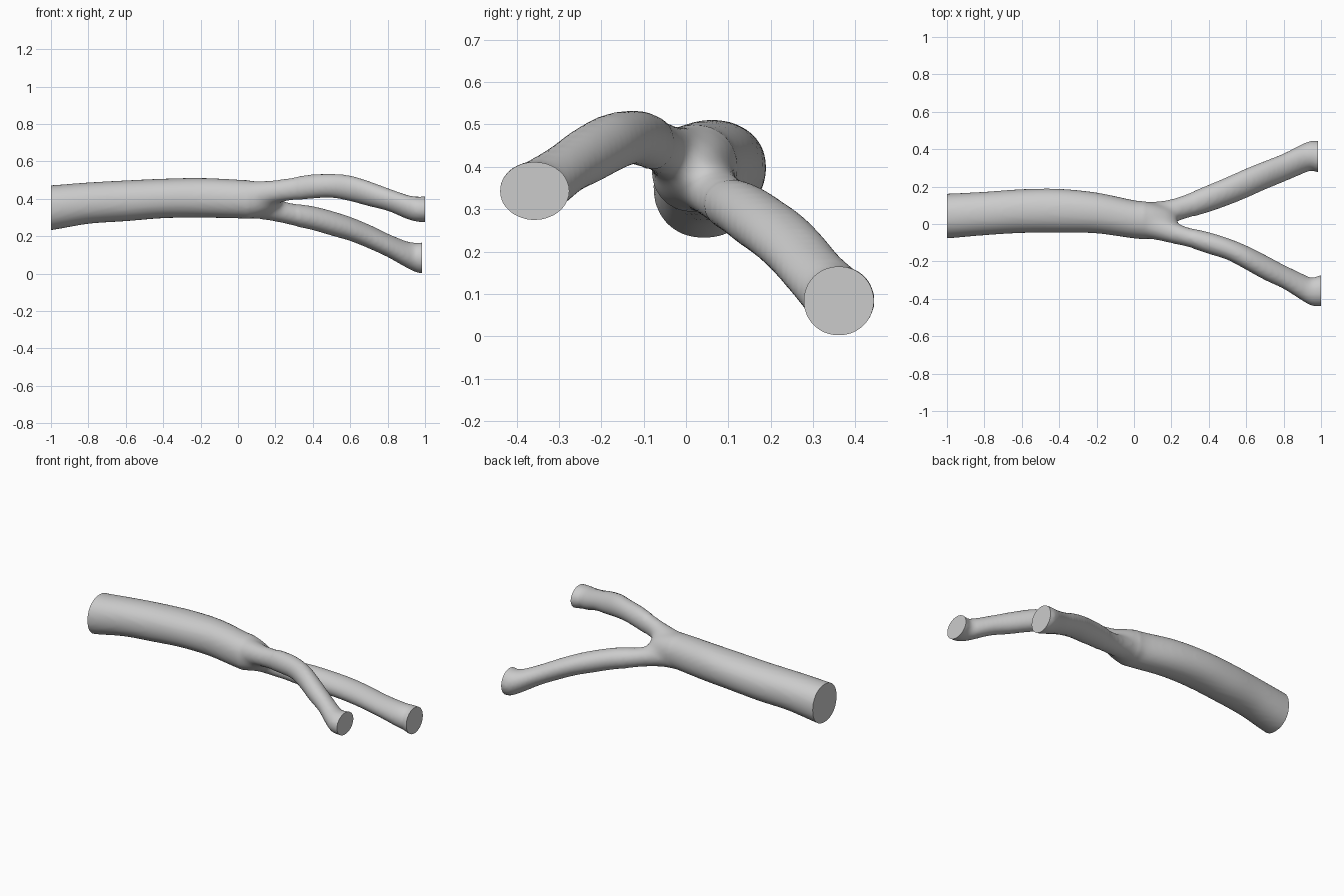
import bpy, bmesh, math

if "Cube" in bpy.data.objects:
    bpy.data.objects.remove(bpy.data.objects["Cube"])

SIDES = 40


def spline(rows, steps=6):
    """Catmull-Rom through rows of (x, y_min, y_max, z_min, z_max)."""
    pts = [rows[0]] + rows + [rows[-1]]
    out = []
    for i in range(1, len(pts) - 2):
        for s in range(steps):
            t = s / steps
            out.append([0.5 * (2 * b + (c - a) * t + (2 * a - 5 * b + 4 * c - d) * t * t
                               + (3 * b - a - 3 * c + d) * t ** 3)
                        for a, b, c, d in zip(*pts[i - 1:i + 3])])
    out.append(rows[-1])
    return out


def add_tube(bm, rows, power=1.0):
    """Closed tube whose cross-sections are ovals lying across x."""
    rings = []
    for x, y0, y1, z0, z1 in spline(rows):
        ring = []
        for k in range(SIDES):
            a = 2 * math.pi * k / SIDES
            c, s = math.cos(a), math.sin(a)
            c, s = (math.copysign(abs(v) ** power, v) for v in (c, s))
            ring.append(bm.verts.new((x, (y0 + y1) / 2 + c * (y1 - y0) / 2,
                                      (z0 + z1) / 2 + s * (z1 - z0) / 2)))
        rings.append(ring)
    for r, q in zip(rings, rings[1:]):
        for k in range(SIDES):
            n = (k + 1) % SIDES
            bm.faces.new((r[k], r[n], q[n], q[k]))
    bm.faces.new(rings[0][::-1])
    bm.faces.new(rings[-1])


# Sections overshoot the open ends, which are cut flat later
trunk = [(-1.1, -.078, .16, .228, .47), (-1, -.077, .162, .232, .472), (-.8, -.06, .172, .266, .487),
         (-.6, -.048, .186, .28, .498), (-.4, -.046, .188, .296, .507), (-.2, -.05, .168, .299, .511),
         (0, -.077, .127, .295, .502), (.08, -.08, .118, .295, .495), (.18, -.055, .085, .33, .46),
         (.23, -.02, .05, .37, .42)]
upper_branch = [(.02, -.07, .09, .33, .495), (.1, -.083, .06, .35, .496), (.2, -.105, .018, .375, .502),
                (.3, -.127, -.02, .39, .517), (.4, -.16, -.044, .401, .53), (.5, -.192, -.075, .405, .533),
                (.6, -.245, -.115, .387, .524), (.7, -.3, -.165, .36, .494), (.8, -.347, -.218, .335, .457),
                (.9, -.41, -.266, .293, .422), (.95, -.437, -.287, .279, .412),
                (1, -.44, -.274, .274, .412), (1.1, -.44, -.272, .273, .412)]
lower_branch = [(.02, -.05, .12, .297, .46), (.1, -.03, .12, .292, .43), (.2, .002, .135, .276, .4),
                (.3, .034, .169, .254, .375), (.4, .064, .21, .232, .36), (.5, .099, .252, .203, .335),
                (.6, .139, .297, .174, .303), (.7, .184, .337, .134, .262), (.8, .225, .377, .088, .214),
                (.9, .268, .427, .032, .173), (.95, .286, .445, .008, .165),
                (.985, .276, .444, .001, .166), (1.1, .275, .444, 0, .166)]

bm = bmesh.new()
add_tube(bm, trunk, 0.93)
add_tube(bm, upper_branch)
add_tube(bm, lower_branch)
source = bpy.data.meshes.new("forked_tube")
bm.to_mesh(source)
bm.free()
tube = bpy.data.objects.new("forked_tube", source)
bpy.context.collection.objects.link(tube)

# Fuse the three tubes into one skin
remesh = tube.modifiers.new("fuse", 'REMESH')
remesh.mode = 'VOXEL'
remesh.voxel_size = 0.012
soften = tube.modifiers.new("soften", 'SMOOTH')
soften.factor = 0.5
soften.iterations = 5
fused = bpy.data.meshes.new_from_object(tube.evaluated_get(bpy.context.evaluated_depsgraph_get()))
tube.modifiers.clear()

bm = bmesh.new()
bm.from_mesh(fused)
# Blend the fork
for _ in range(14):
    fork = [v for v in bm.verts if .06 < v.co.x < .32]
    bmesh.ops.smooth_vert(bm, verts=fork, factor=0.5, use_axis_x=True, use_axis_y=True, use_axis_z=True)

# Cut the ends flat: trunk, upper branch, then lower branch
for x, side, keep in ((-1, -1, lambda y: True), (1, 1, lambda y: y < 0), (.983, 1, lambda y: y > 0)):
    region = [f for f in bm.faces if keep(f.calc_center_median().y)
              and (f.calc_center_median().x - x) * side > -.15]
    geom = set(region)
    for f in region:
        geom.update(f.edges)
        geom.update(f.verts)
    bmesh.ops.bisect_plane(bm, geom=list(geom), plane_co=(x, 0, 0), plane_no=(side, 0, 0), clear_outer=True)
    rim = [e for e in bm.edges if e.is_boundary]
    bmesh.ops.holes_fill(bm, edges=rim, sides=0)
bmesh.ops.recalc_face_normals(bm, faces=bm.faces[:])
bm.to_mesh(fused)
bm.free()
tube.data = fused

bpy.context.view_layer.objects.active = tube
tube.select_set(True)
bpy.ops.object.shade_smooth_by_angle(angle=math.radians(35))
